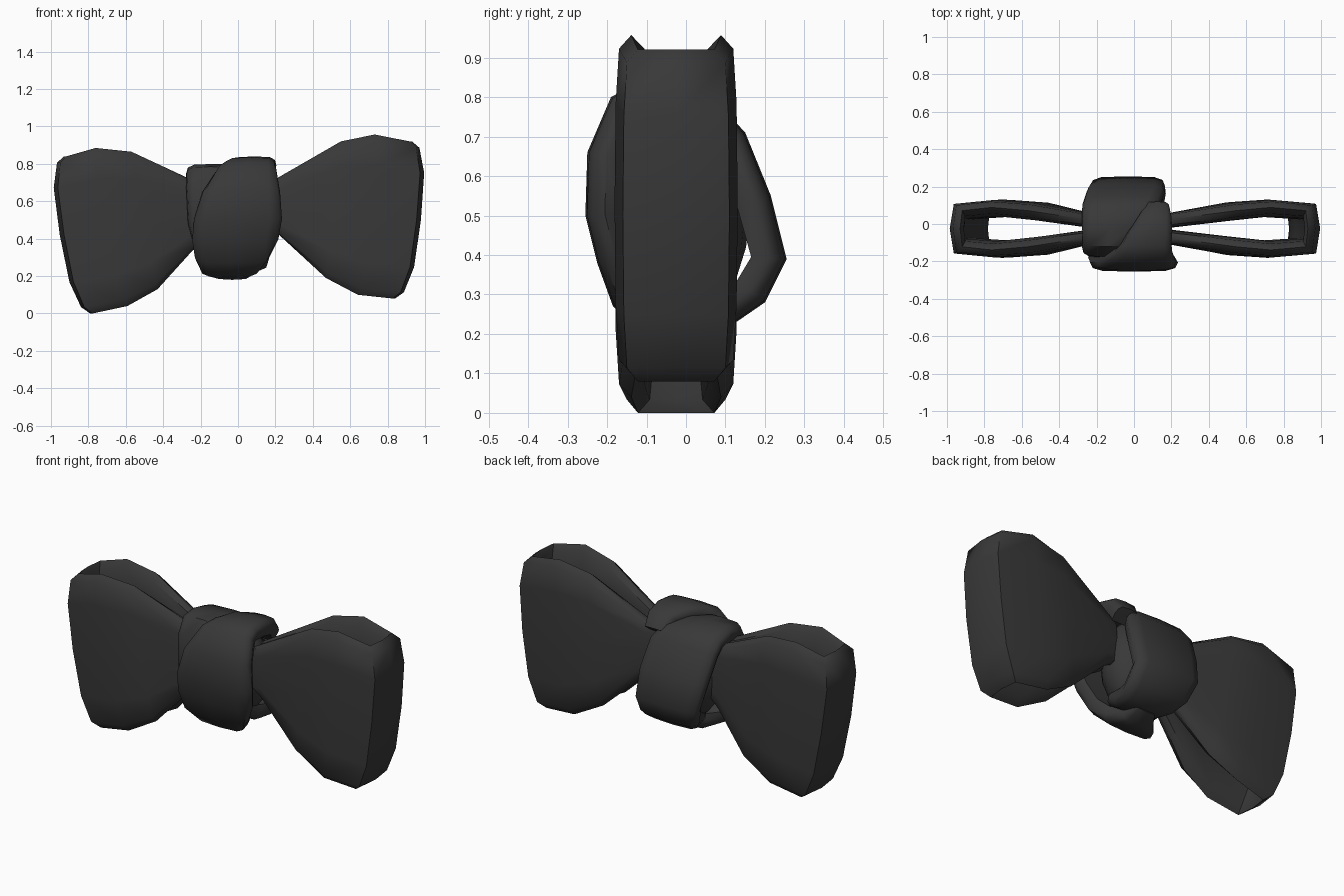
import bpy, bmesh, math
from mathutils import Vector

if "Cube" in bpy.data.objects:
    bpy.data.objects.remove(bpy.data.objects["Cube"])

fabric = bpy.data.materials.new("dark_fabric")
fabric.diffuse_color = (0.04, 0.04, 0.04, 1)
fabric.use_nodes = True
fabric.node_tree.nodes["Principled BSDF"].inputs["Base Color"].default_value = fabric.diffuse_color


def finish(name, bm):
    bmesh.ops.recalc_face_normals(bm, faces=bm.faces)
    me = bpy.data.meshes.new(name)
    bm.to_mesh(me)
    bm.free()
    ob = bpy.data.objects.new(name, me)
    bpy.context.collection.objects.link(ob)
    me.materials.append(fabric)
    bpy.ops.object.select_all(action='DESELECT')
    ob.select_set(True)
    bpy.context.view_layer.objects.active = ob
    bpy.ops.object.shade_smooth_by_angle(angle=math.radians(50))
    return ob


def loft(name, rings):
    bm = bmesh.new()
    vs = [[bm.verts.new(p) for p in r] for r in rings]
    n = len(rings[0])
    for a, b in zip(vs, vs[1:]):
        for i in range(n):
            j = (i + 1) % n
            bm.faces.new((a[i], a[j], b[j], b[i]))
    bm.faces.new(vs[0])
    bm.faces.new(vs[-1])
    return finish(name, bm)


# Rounded strip section: (position across the width, depth 0 outer .. 1 inner)
WING_SECTION = [(0, .45), (.04, .12), (.2, .03), (.5, 0), (.8, .03), (.96, .12),
                (1, .45), (.96, .8), (.8, .95), (.5, 1), (.2, .95), (.04, .8)]
BAND_SECTION = [(0, .55), (.03, .22), (.14, .05), (.5, 0), (.86, .05), (.97, .22),
                (1, .55), (.95, 1), (.5, 1), (.05, 1)]
CY = -0.025


def wing(name, side, top, bottom):
    """Folded loop of fabric: out along the front, round the end, back behind."""
    outer = [.075, .09, .142, .156, .135, 0]
    inner = [.0, .008, .042, .062, .05, 0]
    inset = [0, 0, 0, .02, .07, .085]
    bulge = [0, 0, 0, .02, .05, .055]
    stations = [(i, -1) for i in range(6)] + [(i, 1) for i in range(4, -1, -1)]
    rings = []
    for i, sgn in stations:
        (xt, zt), (xb, zb) = top[min(i, 4)], bottom[min(i, 4)]
        ring = []
        for v, d in WING_SECTION:
            x = xb + (xt - xb) * v + bulge[i] * (1 - (2 * v - 1) ** 4)
            x += (.018 if i == 5 else 0) - inset[i] * d
            y = CY + sgn * (outer[i] + (inner[i] - outer[i]) * d)
            z = zb + (zt - zb) * v
            ring.append((side * x, y, z))
        rings.append(ring)
    return loft(name, rings)


def band(name, path, thick):
    """Padded strip wrapped round the x axis; path rows are y, z, x left, x right."""
    rings = []
    for i, (y, z, xl, xr) in enumerate(path):
        a, b = path[max(i - 1, 0)], path[min(i + 1, len(path) - 1)]
        n = Vector((0, b[1] - a[1], a[0] - b[0])).normalized()
        if n.dot(Vector((0, y, z - .5))) < 0:
            n = -n
        rings.append([Vector((xl + (xr - xl) * u, y, z)) - n * thick * d
                      for u, d in BAND_SECTION])
    return loft(name, rings)


# Wings
wing("right_wing", 1,
     [(.15, .69), (.22, .73), (.55, .92), (.74, .957), (.95, .92)],
     [(.15, .46), (.22, .42), (.47, .19), (.65, .10), (.86, .08)])
wing("left_wing", -1,
     [(.15, .68), (.28, .73), (.57, .865), (.77, .885), (.95, .84)],
     [(.15, .42), (.24, .34), (.43, .13), (.60, .04), (.81, 0)])

# Knot: front wrap, tucking under the rear wrap at the top
band("knot_front_band", [
    (.12, .74, .06, .19), (.07, .81, .03, .20), (-.03, .84, -.03, .205),
    (-.12, .835, -.07, .20), (-.19, .80, -.11, .205), (-.25, .66, -.19, .225),
    (-.255, .50, -.235, .235), (-.225, .38, -.245, .215), (-.185, .27, -.23, .165),
    (-.11, .195, -.20, .11), (0, .18, -.13, .07), (.08, .22, -.08, .05)], .09)

# Knot: rear wrap, coming over the top left
band("knot_back_band", [
    (-.15, .33, -.23, -.05), (-.18, .48, -.268, -.05), (-.175, .68, -.277, -.04),
    (-.12, .785, -.275, -.02), (-.02, .80, -.277, .03), (.09, .775, -.278, .10),
    (.15, .71, -.275, .14), (.215, .55, -.255, .165), (.255, .39, -.23, .165),
    (.20, .28, -.20, .17), (.12, .225, -.16, .16), (.0, .23, -.13, .14),
    (-.08, .28, -.10, .12)], .09)

# Knot filling
bm = bmesh.new()
bmesh.ops.create_uvsphere(bm, u_segments=16, v_segments=10, radius=1)
for v in bm.verts:
    v.co = Vector((v.co.x * .20 - .02, v.co.y * .16, v.co.z * .26 + .5))
finish("knot_core", bm)
